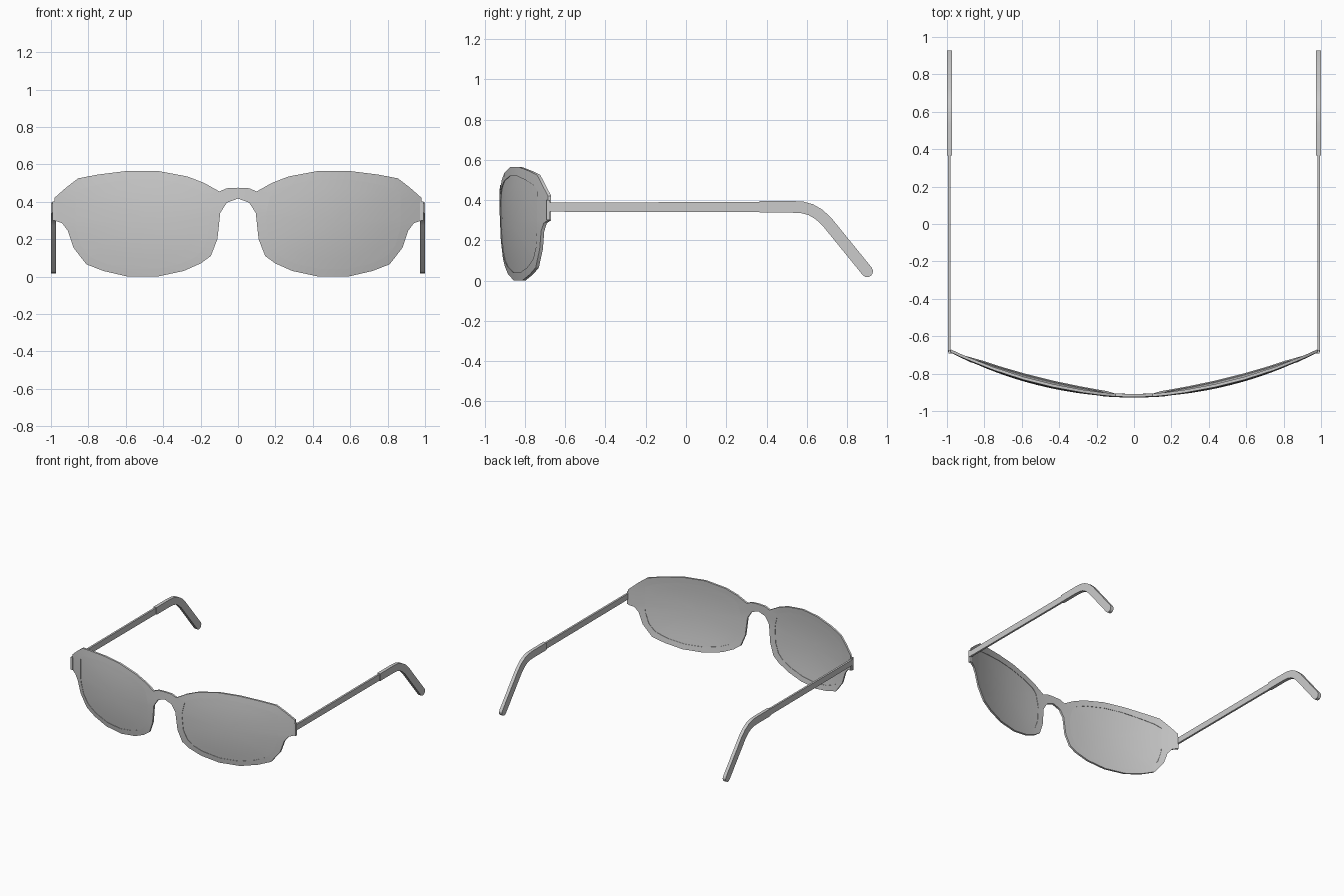
import bpy, bmesh, math

if "Cube" in bpy.data.objects:
    bpy.data.objects.remove(bpy.data.objects["Cube"])

R, FRONT, MID_Z = 2.12, -0.928, 0.35      # spherical wrap of the front
CX, CZ = 0.50, 0.29                       # lens centre
THICK = 0.016

# right half of the frame outline (x, z), from bridge top clockwise to bridge underside
OUTER = [(0, .475), (.06, .472), (.10, .455), (.18, .50), (.27, .535), (.43, .565),
         (.59, .565), (.75, .545), (.855, .525), (.92, .475), (.982, .42), (.982, .30),
         (.94, .285), (.91, .245), (.88, .155), (.83, .09), (.81, .065), (.72, .03),
         (.59, 0), (.43, 0), (.29, .03), (.20, .07), (.145, .11), (.11, .20),
         (.095, .34), (.06, .395), (0, .417)]
# matching lens outline, straight on its outer side
INNER = [(.165, .40), (.17, .425), (.185, .445), (.21, .465), (.29, .495), (.44, .52),
         (.58, .52), (.73, .497), (.82, .475), (.87, .45), (.87, .39), (.87, .30),
         (.87, .28), (.865, .245), (.84, .165), (.80, .115), (.78, .10), (.70, .065),
         (.58, .04), (.44, .04), (.31, .068), (.235, .10), (.19, .14), (.16, .21),
         (.15, .33), (.155, .36), (.16, .38)]


def wrap(x, z, depth):
    return (x, FRONT + R - math.sqrt(R * R - x * x - (z - MID_Z) ** 2) + depth, z)


def finish(bm, name):
    bmesh.ops.recalc_face_normals(bm, faces=bm.faces)
    me = bpy.data.meshes.new(name)
    bm.to_mesh(me)
    bm.free()
    ob = bpy.data.objects.new(name, me)
    bpy.context.collection.objects.link(ob)
    m = ob.modifiers.new("mirror", 'MIRROR')
    m.merge_threshold = 0.0005
    bpy.ops.object.select_all(action='DESELECT')
    ob.select_set(True)
    bpy.context.view_layer.objects.active = ob
    bpy.ops.object.shade_smooth_by_angle(angle=math.radians(30))
    return ob


def ring(bm, pts, depth):
    return [bm.verts.new(wrap(x, z, depth)) for x, z in pts]


def band(bm, a, b, closed=True):
    n = len(a)
    for i in range(n if closed else n - 1):
        j = (i + 1) % n
        bm.faces.new((a[i], a[j], b[j], b[i]))


# frame: rims, bridge and end tabs in one curved piece
bm = bmesh.new()
mids = [((a + c) / 2, (b + d) / 2) for (a, b), (c, d) in zip(OUTER, INNER)]
of, mf, nf = (ring(bm, p, 0) for p in (OUTER, mids, INNER))
ob_, mb, nb = (ring(bm, p, THICK) for p in (OUTER, mids, INNER))
band(bm, of, ob_, closed=False)
band(bm, nf, nb)
# the edge ring that closes at x = 0 is left open there for the mirror
for a, b in ((of, mf), (mf, nf), (ob_, mb), (mb, nb)):
    band(bm, a, b)
finish(bm, "frame_front")

# lenses: slightly recessed curved sheets
bm = bmesh.new()
for d in (0.003, THICK - 0.003):
    prev = ring(bm, INNER, d)
    for s in (0.8, 0.6, 0.4, 0.2):
        cur = ring(bm, [(CX + (x - CX) * s, CZ + (z - CZ) * s) for x, z in INNER], d)
        band(bm, prev, cur)
        prev = cur
    c = bm.verts.new(wrap(CX, CZ, d))
    for i in range(len(prev)):
        bm.faces.new((prev[i], prev[(i + 1) % len(prev)], c))
    if d < THICK / 2:
        for f in bm.faces:
            f.normal_update()
finish(bm, "lens")


def extruded(name, profile, x0, x1):
    """Side profile (y, z) given thickness along x."""
    bm = bmesh.new()
    a = [bm.verts.new((x0, y, z)) for y, z in profile]
    b = [bm.verts.new((x1, y, z)) for y, z in profile]
    band(bm, a, b)
    bm.faces.new(a)
    bm.faces.new(b)
    return finish(bm, name)


def strip(path, half):
    """Constant-width side profile along a path, with a rounded far end."""
    left, right = [], []
    for i, (y, z) in enumerate(path):
        p, q = path[max(i - 1, 0)], path[min(i + 1, len(path) - 1)]
        ang = math.atan2(q[1] - p[1], q[0] - p[0])
        left.append((y - half * math.sin(ang), z + half * math.cos(ang)))
        right.append((y + half * math.sin(ang), z - half * math.cos(ang)))
    y, z = path[-1]
    cap = [(y + half * math.cos(ang + math.radians(t)), z + half * math.sin(ang + math.radians(t)))
           for t in (60, 30, 0, -30, -60)]
    return left + cap + right[::-1]


# hinge blocks, temple arms and bent ear tips
extruded("hinge", [(-.692, .30), (-.675, .30), (-.675, .40), (-.692, .40)], .974, .992)
extruded("temple_arm", [(-.685, .342), (.38, .340), (.38, .390), (-.685, .388)], .980, .995)
tip = [(.365, .366), (.53, .366), (.58, .363), (.62, .352), (.66, .329), (.70, .292), (.90, .046)]
extruded("ear_tip", strip(tip, .029), .974, 1.0)
